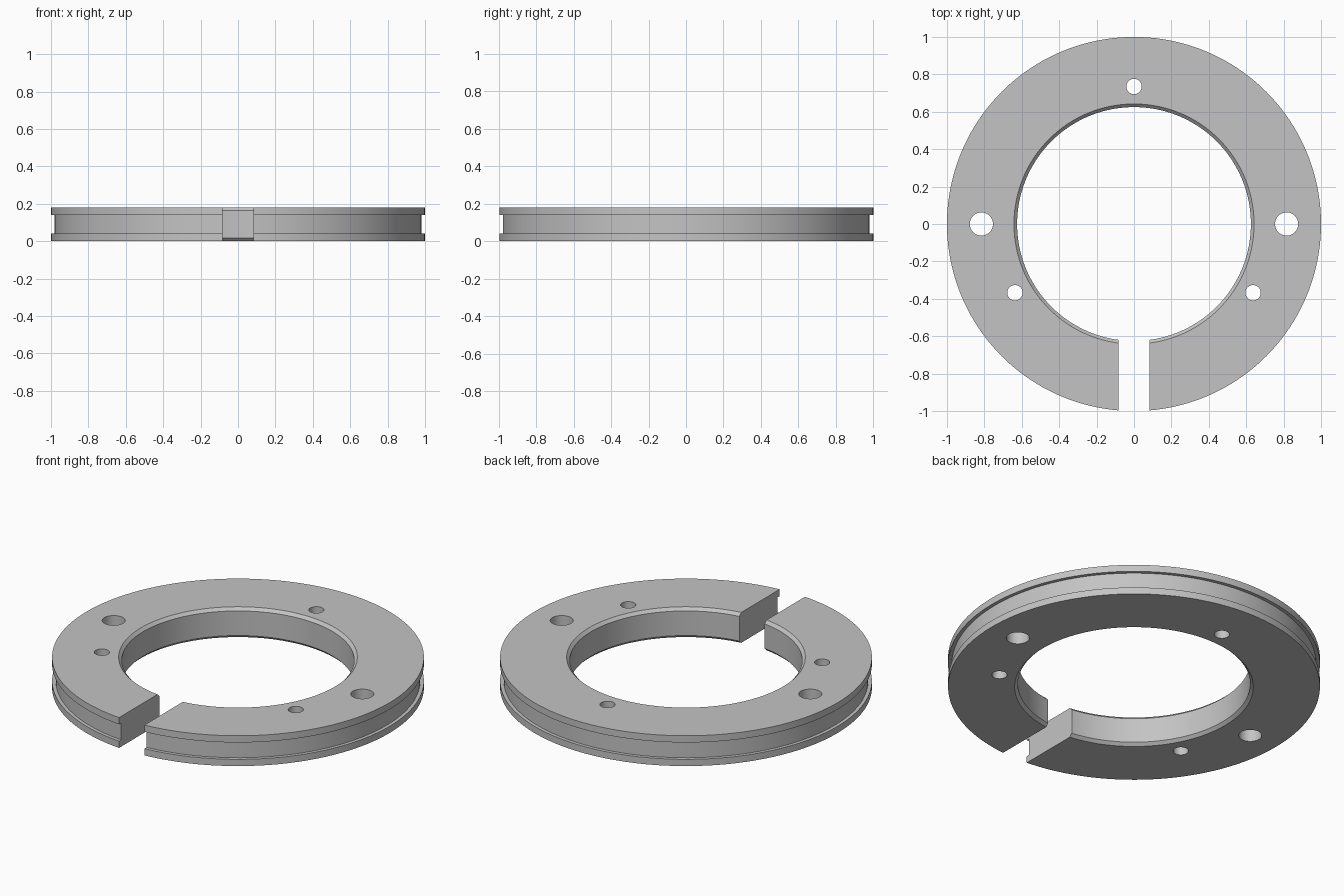
import bpy, bmesh, math
from mathutils import Matrix, Vector

cube = bpy.data.objects.get("Cube")
if cube:
    bpy.data.objects.remove(cube, do_unlink=True)

HEIGHT = 0.18
SEGMENTS = 160

steel = bpy.data.materials.new("plain grey")
steel.use_nodes = True
GREY = (0.55, 0.55, 0.55, 1)
steel.diffuse_color = GREY
steel.node_tree.nodes["Principled BSDF"].inputs["Base Color"].default_value = GREY


def add_object(name, bm):
    bmesh.ops.recalc_face_normals(bm, faces=bm.faces)
    mesh = bpy.data.meshes.new(name)
    bm.to_mesh(mesh)
    bm.free()
    mesh.materials.append(steel)
    obj = bpy.data.objects.new(name, mesh)
    bpy.context.collection.objects.link(obj)
    return obj


def hole_cutter(x, y, radius):
    bm = bmesh.new()
    bmesh.ops.create_cone(bm, cap_ends=True, segments=48, radius1=radius, radius2=radius,
                          depth=1, matrix=Matrix.Translation((x, y, HEIGHT / 2)))
    return add_object("hole_cutter", bm)


def slot_cutter(width):
    bm = bmesh.new()
    bmesh.ops.create_cube(bm, size=1, matrix=Matrix.Translation((0, -0.8, HEIGHT / 2))
                          @ Matrix.Diagonal((width, 0.8, 1, 1)))
    return add_object("slot_cutter", bm)


# Ring body: chamfered bore, shallow groove around the rim
bore, chamfer, groove, lip = 0.625, 0.017, 0.98, 0.04
lower = [(bore, chamfer), (bore + chamfer, 0), (1, 0), (1, lip), (groove, lip)]
profile = lower + [(r, HEIGHT - z) for r, z in reversed(lower)]
bm = bmesh.new()
verts = [bm.verts.new((r, 0, z)) for r, z in profile]
edges = [bm.edges.new((v, verts[i - 1])) for i, v in enumerate(verts)]
bmesh.ops.spin(bm, geom=verts + edges, cent=(0, 0, 0), axis=(0, 0, 1),
               angle=math.tau, steps=SEGMENTS, use_duplicate=False)
bmesh.ops.remove_doubles(bm, verts=bm.verts, dist=0.0001)
ring = add_object("split_ring", bm)

# Front slot, two large side holes and three small holes
cutters = [slot_cutter(0.166)]
cutters += [hole_cutter(side * 0.816, 0, 0.062) for side in (-1, 1)]
for degrees in (90, 210, 330):
    a = math.radians(degrees)
    cutters.append(hole_cutter(0.735 * math.cos(a), 0.735 * math.sin(a), 0.041))

bpy.ops.object.select_all(action="DESELECT")
ring.select_set(True)
bpy.context.view_layer.objects.active = ring
for cutter in cutters:
    cutter.hide_render = True
    mod = ring.modifiers.new("cut", "BOOLEAN")
    mod.operation = "DIFFERENCE"
    mod.solver = "EXACT"
    mod.object = cutter
    bpy.ops.object.modifier_apply(modifier=mod.name)
    bpy.data.objects.remove(cutter, do_unlink=True)

# Smooth round walls, crisp edges
bpy.ops.object.shade_smooth_by_angle(angle=math.radians(30))
